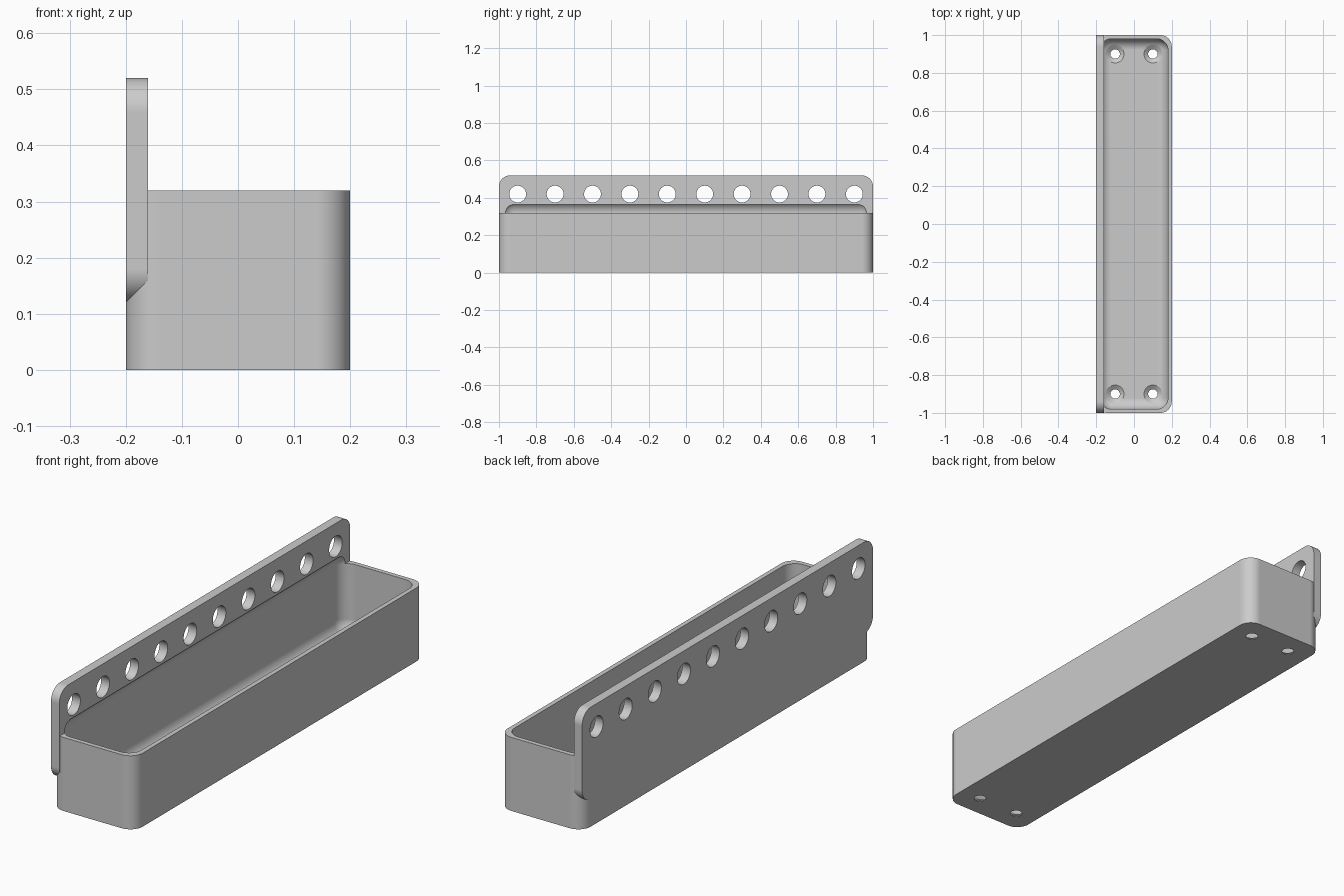
import bpy
import bmesh
from math import radians
from mathutils import Matrix

cube = bpy.data.objects.get("Cube")
if cube:
    bpy.data.objects.remove(cube, do_unlink=True)

R = 0.06  # shared corner radius

grey = bpy.data.materials.new("plain grey")
grey.use_nodes = True
colour = (0.6, 0.6, 0.6, 1)
grey.diffuse_color = colour
grey.node_tree.nodes["Principled BSDF"].inputs["Base Color"].default_value = colour


def to_object(bm, name):
    bmesh.ops.recalc_face_normals(bm, faces=bm.faces[:])
    mesh = bpy.data.meshes.new(name)
    bm.to_mesh(mesh)
    bm.free()
    mesh.materials.append(grey)
    obj = bpy.data.objects.new(name, mesh)
    bpy.context.collection.objects.link(obj)
    return obj


def rounded_box(name, low, high, segments, axis=None):
    """Box between two corners; rounds edges along one axis, or all edges."""
    bm = bmesh.new()
    bmesh.ops.create_cube(bm, size=1)
    for v in bm.verts:
        v.co = [(h if c > 0 else l) for c, l, h in zip(v.co, low, high)]
    edges = [e for e in bm.edges if axis is None
             or abs((e.verts[0].co - e.verts[1].co)[axis]) > 0.001]
    bmesh.ops.bevel(bm, geom=edges, offset=R, segments=segments,
                    profile=0.5, affect='EDGES')
    return to_object(bm, name)


def lathe(bm, profile, matrix):
    """Spin a (radius, height) profile into a closed cutter."""
    verts = [bm.verts.new((r, 0, z)) for r, z in profile]
    edges = [bm.edges.new(pair) for pair in zip(verts, verts[1:])]
    new = bmesh.ops.spin(bm, geom=verts + edges, cent=(0, 0, 0), axis=(0, 0, 1),
                         angle=radians(360), steps=32, use_duplicate=False)
    done = set(verts)
    stack = list(verts)
    while stack:
        for e in stack.pop().link_edges:
            for v in e.verts:
                if v not in done:
                    done.add(v)
                    stack.append(v)
    bmesh.ops.transform(bm, matrix=matrix, verts=list(done))
    bmesh.ops.remove_doubles(bm, verts=list(done), dist=0.0001)


def combine(target, tool, operation):
    mod = target.modifiers.new(operation.lower(), 'BOOLEAN')
    mod.operation = operation
    mod.solver = 'EXACT'
    mod.object = tool
    bpy.ops.object.select_all(action='DESELECT')
    bpy.context.view_layer.objects.active = target
    target.select_set(True)
    bpy.ops.object.modifier_apply(modifier=mod.name)
    bpy.data.objects.remove(tool, do_unlink=True)


# Tray body joined to the hanging plate
tray = rounded_box("tray_with_back_plate", (-0.2, -1, 0), (0.2, 1, 0.32), 16, axis=2)
plate = rounded_box("back_plate", (-0.2, -1, 0.12), (-0.16, 1, 0.52), 14, axis=0)
combine(tray, plate, 'UNION')

# Cavity, rounded on every edge, which also undercuts the plate
cavity = rounded_box("cavity_cutter", (-0.18, -0.98, 0.02), (0.18, 0.98, 0.38), 12)
combine(tray, cavity, 'DIFFERENCE')

# Row of round holes through the plate
bm = bmesh.new()
for i in range(10):
    place = Matrix.Translation((-0.18, -0.9 + 0.2 * i, 0.42)) @ Matrix.Rotation(radians(90), 4, 'Y')
    lathe(bm, [(0, -0.1), (0.045, -0.1), (0.045, 0.1), (0, 0.1)], place)
combine(tray, to_object(bm, "plate_hole_cutter"), 'DIFFERENCE')

# Countersunk screw holes in the floor
bm = bmesh.new()
for x in (-0.1, 0.1):
    for y in (-0.9, 0.9):
        lathe(bm, [(0, -0.1), (0.025, -0.1), (0.025, 0.004), (0.05, 0.022), (0.05, 0.1), (0, 0.1)],
              Matrix.Translation((x, y, 0)))
combine(tray, to_object(bm, "screw_hole_cutter"), 'DIFFERENCE')

# Clean up and smooth the curved faces, keeping edges sharp
bm = bmesh.new()
bm.from_mesh(tray.data)
bmesh.ops.remove_doubles(bm, verts=bm.verts[:], dist=0.00005)
bmesh.ops.dissolve_degenerate(bm, edges=bm.edges[:], dist=0.00005)
bm.to_mesh(tray.data)
bm.free()
bpy.ops.object.select_all(action='DESELECT')
bpy.context.view_layer.objects.active = tray
tray.select_set(True)
bpy.ops.object.shade_smooth_by_angle(angle=radians(25))
weighted = tray.modifiers.new("even shading", 'WEIGHTED_NORMAL')
weighted.keep_sharp = True
